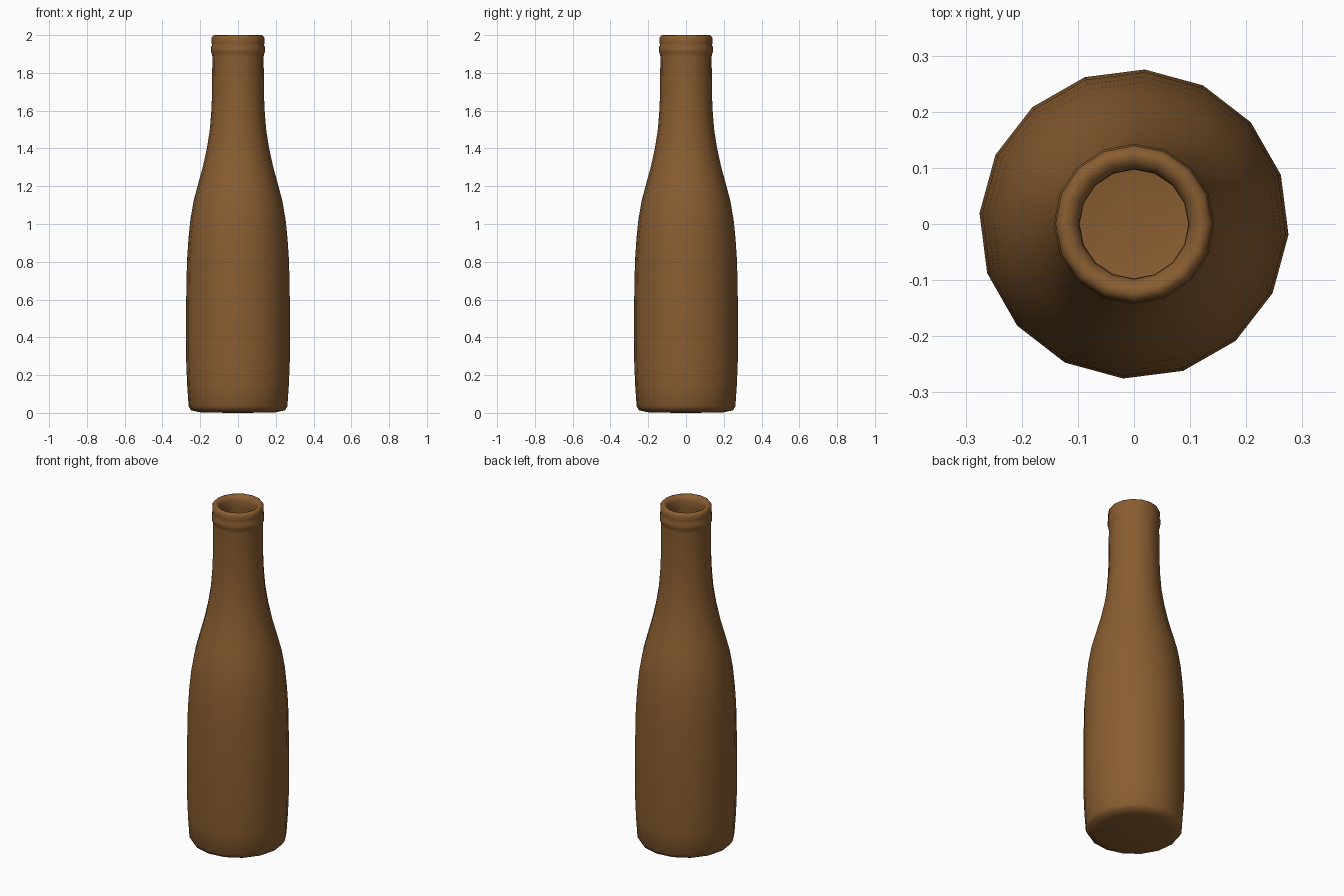
import bpy, bmesh
from math import sin, cos, radians, pi

if "Cube" in bpy.data.objects:
    bpy.data.objects.remove(bpy.data.objects["Cube"])

SIDES = 16

# Profile (radius, height): base, body, shoulder, neck, ring, lip, then inner wall
profile = [
    (0.045, 0.0), (0.20, 0.003), (0.25, 0.014), (0.262, 0.035), (0.27, 0.15),
    (0.276, 0.3), (0.276, 0.55), (0.271, 0.8), (0.263, 0.92), (0.253, 1.02),
    (0.236, 1.12), (0.212, 1.21), (0.187, 1.3), (0.165, 1.4), (0.149, 1.5),
    (0.141, 1.6), (0.137, 1.7), (0.136, 1.885), (0.137, 1.9), (0.143, 1.912),
    (0.143, 1.935), (0.138, 1.948), (0.140, 1.96), (0.140, 1.985), (0.133, 1.997),
    (0.122, 2.0), (0.107, 1.993), (0.098, 1.975), (0.097, 1.93),
    (0.105, 1.88), (0.11, 1.6), (0.135, 1.4), (0.18, 1.21), (0.225, 1.0),
    (0.245, 0.6), (0.24, 0.06), (0.20, 0.03), (0.045, 0.025),
]


def twist(z):
    # The body is turned slightly against the neck
    return radians(-4) * min(1, max(0, (1.6 - z) / 0.5))


# Bottle: rings of the profile joined by quads
bm = bmesh.new()
rings = []
for r, z in profile:
    rings.append([bm.verts.new((r * cos(2 * pi * i / SIDES + twist(z)),
                                r * sin(2 * pi * i / SIDES + twist(z)), z))
                  for i in range(SIDES)])
for a, b in zip(rings, rings[1:]):
    for i in range(SIDES):
        j = (i + 1) % SIDES
        bm.faces.new((a[i], a[j], b[j], b[i]))
bm.faces.new(rings[0][::-1])
bm.faces.new(rings[-1])
bmesh.ops.recalc_face_normals(bm, faces=bm.faces)
mesh = bpy.data.meshes.new("bottle")
bm.to_mesh(mesh)
bm.free()

bottle = bpy.data.objects.new("bottle", mesh)
bpy.context.collection.objects.link(bottle)

# Brown glass
glass = bpy.data.materials.new("brown_glass")
glass.diffuse_color = (0.25, 0.11, 0.03, 1)
glass.use_nodes = True
glass.node_tree.nodes["Principled BSDF"].inputs["Base Color"].default_value = glass.diffuse_color
mesh.materials.append(glass)

bpy.context.view_layer.objects.active = bottle
bottle.select_set(True)
bpy.ops.object.shade_smooth_by_angle(angle=radians(60))
